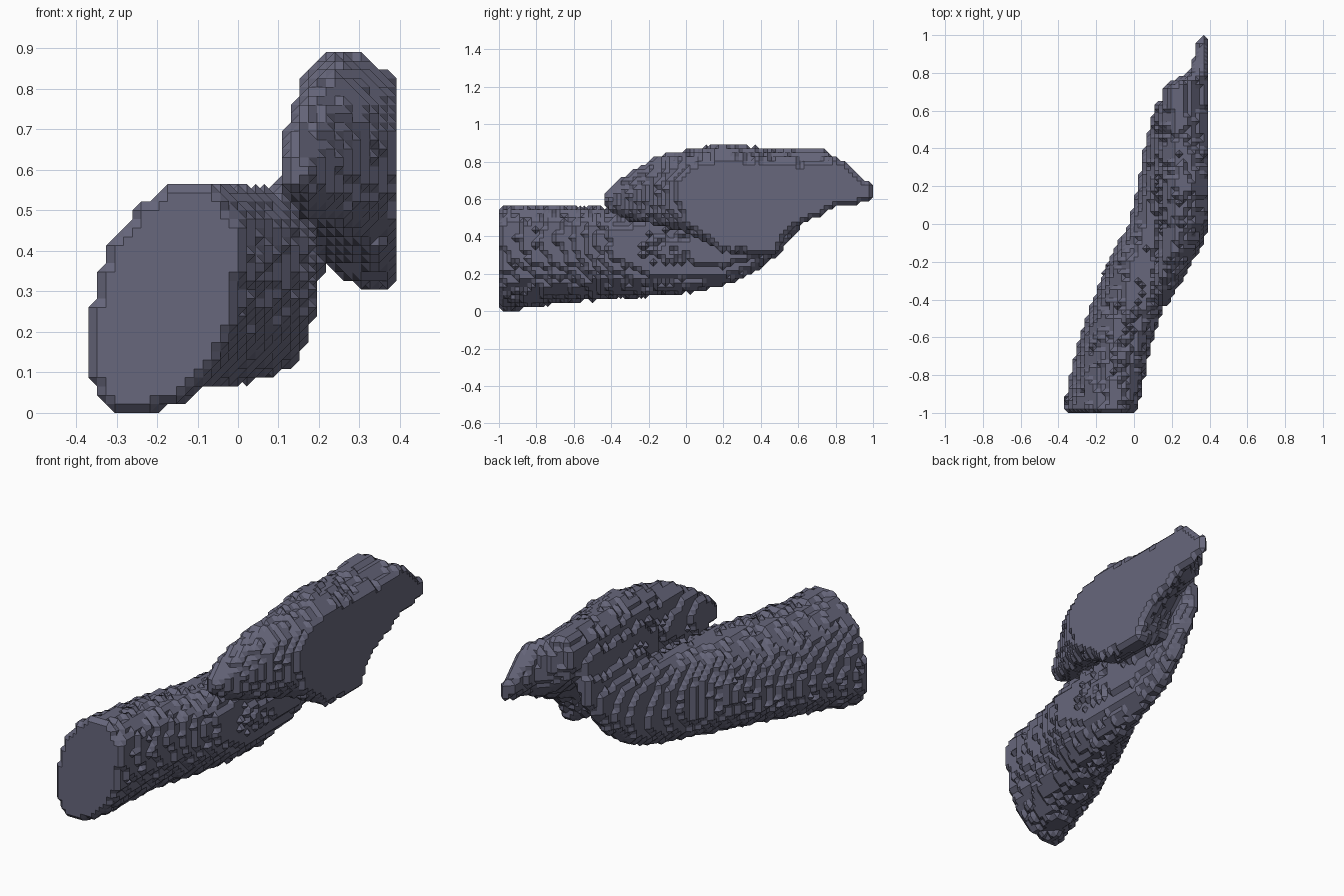
import bpy
import bmesh
import math
import random
from itertools import product
from mathutils import Vector

if "Cube" in bpy.data.objects:
    bpy.data.objects.remove(bpy.data.objects["Cube"], do_unlink=True)

random.seed(4)

# Grid of small cells that gives the stepped surface
STEP = 2 / 92
COUNT = (35, 91, 42)
START = Vector((-18 * STEP, -1.0, 0.0))
SKIN = 0.014  # the skin lies this far outside the filled cells

# Stations along the length:
# y, centre x, centre z, half width, half height, sideways lean
TUBE = [
    (-1.05, -.195, .277, .185, .285, .2),
    (-.6, -.095, .305, .187, .25, .15),
    (-.4, -.02, .31, .19, .24, .1),
    (-.2, .025, .315, .165, .235, 0),
    (0, .08, .32, .11, .225, 0),
    (.2, .11, .345, .09, .21, .05),
    (.35, .125, .38, .08, .185, .1),
    (.5, .14, .45, .06, .14, .1),
    (.65, .15, .6, .04, .1, .1),
]
LOBE = [
    (-.43, .14, .6, .04, .05, .15),
    (-.3, .18, .62, .08, .125, .15),
    (-.15, .235, .645, .11, .185, .15),
    (0, .275, .64, .14, .215, .15),
    (.2, .3, .605, .185, .285, .15),
    (.47, .3, .58, .185, .275, .15),
    (.53, .3, .64, .18, .215, .15),
    (.62, .305, .67, .175, .175, .15),
    (.72, .31, .69, .17, .155, .15),
    (.8, .37, .69, .09, .14, .15),
    (.9, .39, .65, .07, .1, .15),
    (1.02, .39, .61, .055, .035, .15),
]


def section(stations, y):
    """Blend the two stations on either side of y."""
    for a, b in zip(stations, stations[1:]):
        if a[0] <= y <= b[0]:
            t = (y - a[0]) / (b[0] - a[0])
            return [p + (q - p) * t for p, q in zip(a[1:], b[1:])]
    return None


def fill(stations, point, droop, power):
    """Rounded section value, above one inside; lean and droop skew it."""
    found = section(stations, point.y)
    if found is None:
        return 0
    cx, cz, rx, rz, lean = found
    dx, dz = point.x - cx, point.z - cz
    u = abs(dx - lean * dz) / (rx - SKIN)
    v = abs(dz + droop * dx) / (rz - SKIN)
    return 1 / max(u ** power + v ** power, .01)


def place(cell):
    return START + Vector((n + 1 for n in cell)) * STEP


def is_solid(cell):
    """Tube and lobe flow into each other where they meet."""
    centre = place(cell)
    value = math.hypot(fill(TUBE, centre, -.1, 2.3), fill(LOBE, centre, .68, 2.5))
    return value > 1 + random.uniform(-.07, .07)


solid = {c for c in product(*map(range, COUNT)) if is_solid(c)}


def moved(cell, axis, amount):
    out = list(cell)
    out[axis] += amount
    return tuple(out)


# Outer sides of the filled cells, corners counter-clockwise from outside
sides = []
for cell in sorted(solid):
    for axis, sign in product(range(3), (0, 1)):
        outside = moved(cell, axis, 2 * sign - 1)
        if outside in solid:
            continue
        u, v = (axis + 1) % 3, (axis + 2) % 3
        base = moved(cell, axis, sign)
        ring = [base, moved(base, u, 1),
                moved(moved(base, u, 1), v, 1), moved(base, v, 1)]
        sides.append((cell, outside, ring if sign else ring[::-1]))

by_edge = {}
for index, (cell, outside, ring) in enumerate(sides):
    for a, b in zip(ring, ring[1:] + ring[:1]):
        by_edge.setdefault((a, b), []).append(index)


def across(index, corner):
    """Neighbouring side over the edge leaving the corner."""
    cell, outside, ring = sides[index]
    following = ring[(ring.index(corner) + 1) % 4]
    options = by_edge[(following, corner)]
    same = [i for i in options if sides[i][0] == cell]
    return (same or options)[0]


# Bevelled skin: points in the empty cells next to the filled ones,
# and one face around each cell corner
bm = bmesh.new()
points = {cell: bm.verts.new(place(cell))
          for cell in sorted({side[1] for side in sides})}

visited = set()
for index, (cell, outside, ring) in enumerate(sides):
    for corner in ring:
        loop, current = [], index
        while (current, corner) not in visited:
            visited.add((current, corner))
            point = points[sides[current][1]]
            if point not in loop:
                loop.append(point)
            current = across(current, corner)
        if len(loop) > 2 and bm.faces.get(loop) is None:
            bm.faces.new(loop[::-1])

# Merge flat areas such as the two cut ends
bmesh.ops.dissolve_limit(bm, angle_limit=math.radians(.5),
                         verts=bm.verts[:], edges=bm.edges[:])

mesh = bpy.data.meshes.new("stepped_body")
bm.to_mesh(mesh)
bm.free()

# Single slate colour
slate = bpy.data.materials.new("slate_grey")
slate.use_nodes = True
colour = (.135, .135, .2, 1)
slate.diffuse_color = colour
slate.node_tree.nodes["Principled BSDF"].inputs["Base Color"].default_value = colour
mesh.materials.append(slate)

body = bpy.data.objects.new("stepped_body", mesh)
bpy.context.collection.objects.link(body)
